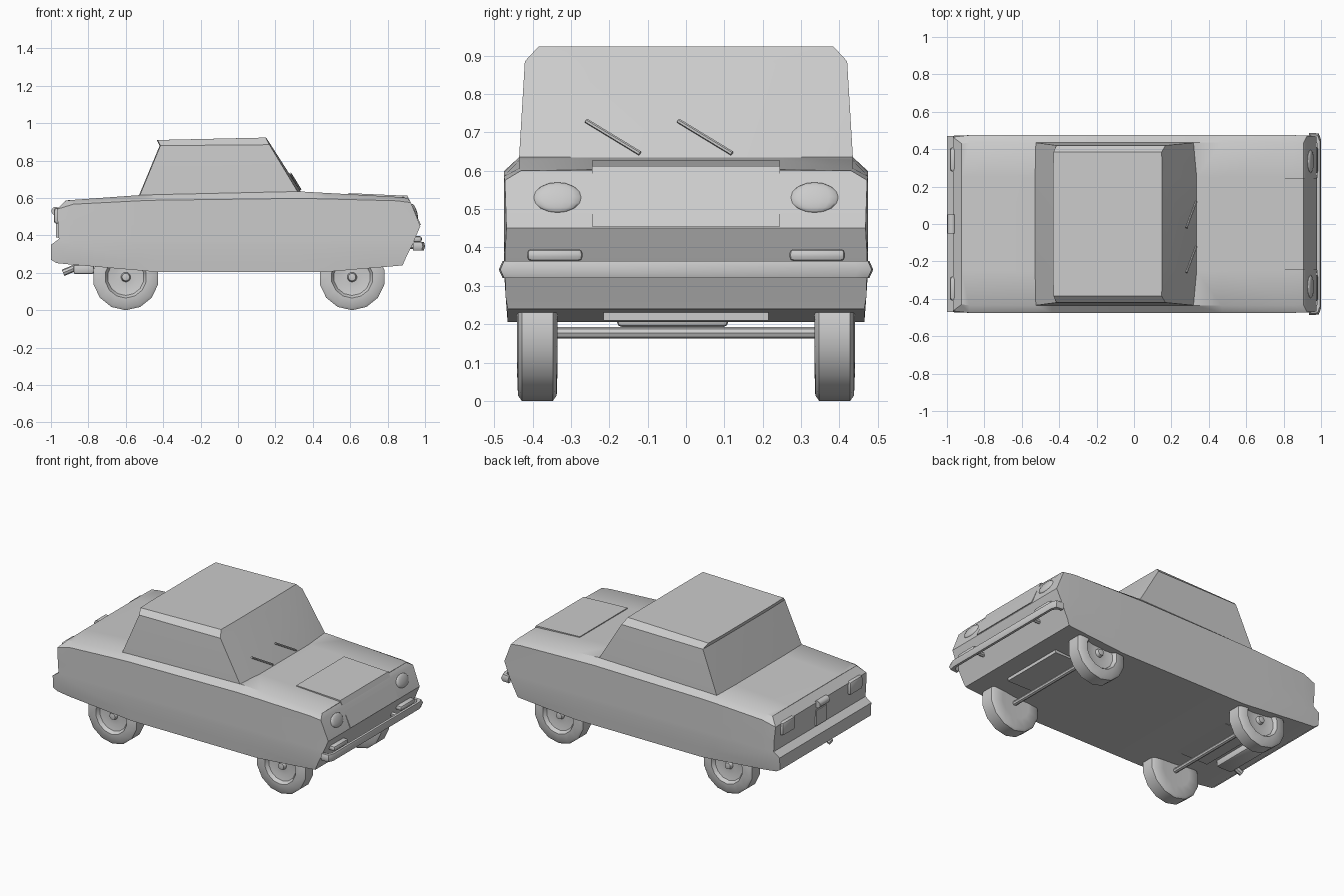
import bpy, bmesh, math
from mathutils import Vector, Matrix

if "Cube" in bpy.data.objects:
    bpy.data.objects.remove(bpy.data.objects["Cube"])

grey = bpy.data.materials.new("plain grey")
grey.diffuse_color = (0.6, 0.6, 0.6, 1)
grey.use_nodes = True
grey.node_tree.nodes["Principled BSDF"].inputs["Base Color"].default_value = grey.diffuse_color


def finish(name, bm, angle=40):
    bmesh.ops.recalc_face_normals(bm, faces=bm.faces[:])
    me = bpy.data.meshes.new(name)
    bm.to_mesh(me)
    bm.free()
    me.shade_smooth()
    me.set_sharp_from_angle(angle=math.radians(angle))
    me.materials.append(grey)
    ob = bpy.data.objects.new(name, me)
    bpy.context.collection.objects.link(ob)
    return ob


def loft(name, rings, angle=40):
    """Skin closed rings of points and cap both ends."""
    bm = bmesh.new()
    rows = [[bm.verts.new(p) for p in r] for r in rings]
    n = len(rows[0])
    for a, b in zip(rows, rows[1:]):
        for i in range(n):
            j = (i + 1) % n
            bm.faces.new((a[i], a[j], b[j], b[i]))
    bm.faces.new(rows[0][::-1])
    bm.faces.new(rows[-1])
    return finish(name, bm, angle)


def block(name, centre, size, bevel=0.0, tilt=None):
    bm = bmesh.new()
    bmesh.ops.create_cube(bm, size=1)
    bmesh.ops.scale(bm, vec=size, verts=bm.verts[:])
    if bevel:
        bmesh.ops.bevel(bm, geom=bm.edges[:], offset=bevel, segments=2,
                        profile=0.5, affect='EDGES')
    if tilt:
        bmesh.ops.rotate(bm, matrix=tilt, verts=bm.verts[:])
    bmesh.ops.translate(bm, vec=centre, verts=bm.verts[:])
    return finish(name, bm)


def rod(name, a, b, radius, sides=10):
    a, b = Vector(a), Vector(b)
    bm = bmesh.new()
    bmesh.ops.create_cone(bm, cap_ends=True, segments=sides, radius1=radius,
                          radius2=radius, depth=(b - a).length)
    m = Matrix.Translation((a + b) / 2) @ (b - a).to_track_quat('Z', 'Y').to_matrix().to_4x4()
    bmesh.ops.transform(bm, matrix=m, verts=bm.verts[:])
    return finish(name, bm)


# Body shell: half sections (x, y, z) from sill to bonnet, mirrored and skinned
def section(x, sill, shoulder, top):
    return [(x, .465, sill), (x, .47, .27), (x, .475, .35), (x, .475, .38),
            (x, .475, .45), (x, .475, shoulder), (x, .435, top), (x, .25, top)]


nose = [(.88, .465, .24), (.893, .47, .27), (.932, .472, .35), (.945, .472, .38),
        (.975, .468, .45), (.925, .472, .575), (.905, .43, .60), (.905, .25, .603)]
tail = [(-.97, .46, .252), (-1.0, .465, .27), (-1.0, .47, .35), (-.958, .47, .38),
        (-.962, .472, .45), (-.968, .465, .54), (-.922, .43, .585), (-.922, .25, .587)]
halves = [nose, section(.85, .237, .585, .606), section(.47, .205, .595, .627),
          section(.33, .205, .598, .635), section(-.44, .205, .588, .618),
          section(-.53, .213, .585, .615), section(-.88, .243, .567, .59), tail]
bm = bmesh.new()
L = [[bm.verts.new(p) for p in h] for h in halves]
R = [[bm.verts.new((x, -y, z)) for x, y, z in h] for h in halves]
n = len(nose)
for i in range(len(halves) - 1):
    for S in (L, R):
        for k in range(n - 1):
            bm.faces.new((S[i][k], S[i][k + 1], S[i + 1][k + 1], S[i + 1][k]))
    for k in (0, n - 1):
        bm.faces.new((L[i][k], R[i][k], R[i + 1][k], L[i + 1][k]))
for i in (0, -1):
    for k in range(n - 1):
        bm.faces.new((L[i][k], L[i][k + 1], R[i][k + 1], R[i][k]))
finish("body", bm, 35)


# Cabin: three stacked rings, with the roof lip overhanging the back window
def cabin_ring(front, corner, back, width, zf, zb):
    half = [(front, .25, zf), (corner, width, zf), (back, width, zb), (back - .004, .25, zb)]
    return half + [(x, -y, z) for x, y, z in reversed(half)]


loft("cabin", [cabin_ring(.362, .34, -.535, .436, .59, .59),
               cabin_ring(.335, .318, -.525, .435, .635, .615),
               cabin_ring(.175, .168, -.415, .42, .885, .88),
               cabin_ring(.15, .148, -.43, .385, .923, .91)], 35)

# Raised bonnet panel
panel = [(.59, .60), (.59, .626), (.906, .612), (.979, .455), (.95, .455), (.89, .59)]
loft("bonnet_panel", [[(x, y, z) for x, z in panel] for y in (-.245, .245)], 30)

# Front bumper, wrapped around the corners
plan = [(.94, .468), (.94, .478), (.984, .474), (1.0, .44)]
inner = [(.978, .43), (.965, .455)]
half = inner[::-1]
outline = [(.978, .43), (.965, .455), (.935, .46), (.935, .478), (.982, .474), (.994, .44)]
rings = []
for z, grow in ((.32, 0), (.342, 1), (.365, 0)):
    pts = [(x + (.006 * grow if i > 3 else 0), y + (.01 * grow if i > 2 else 0), z)
           for i, (x, y) in enumerate(outline)]
    rings.append(pts + [(x, -y, z) for x, y, z in reversed(pts)])
loft("front_bumper", rings, 50)

# Lamps on both sides, front and back
for side, s in (("left", 1), ("right", -1)):
    block(side + "_bumper_lamp", (.958, s * .342, .38), (.05, .145, .032), .012)
    rod(side + "_bumper_bracket", (.91, s * .25, .342), (.985, s * .25, .342), .014, 6)
    bm = bmesh.new()
    bmesh.ops.create_uvsphere(bm, u_segments=14, v_segments=8, radius=1)
    bmesh.ops.scale(bm, vec=(.012, .062, .042), verts=bm.verts[:])
    bmesh.ops.rotate(bm, matrix=Matrix.Rotation(-.35, 3, 'Y'), verts=bm.verts[:])
    bmesh.ops.translate(bm, vec=(.944, s * .335, .53), verts=bm.verts[:])
    finish(side + "_headlamp", bm, 60)
    block(side + "_tail_lamp", (-.966, s * .345, .505), (.036, .13, .085), .014)

# Number plate and its lamp housing
block("rear_plate", (-.966, 0, .44), (.012, .1, .1))
rod("plate_lamp", (-.975, -.05, .53), (-.975, .05, .53), .023, 10)

# Wipers lying on the windscreen
for name, y in (("left_wiper", .12), ("right_wiper", -.12)):
    rod(name, (.333, y, .645), (.281, y - .14, .73), .006, 6)

# Silencer, tailpipe and centre floor
block("silencer", (-.825, -.035, .218), (.11, .29, .05), .012)
rod("tailpipe", (-.86, -.15, .232), (-.935, -.15, .2), .018, 8)
block("floor_tunnel", (.02, 0, .225), (1.5, .43, .03))

# Wheels: turned profile of (radius, distance from the car's centre line)
profile = [(.0, .345), (.1, .335), (.163, .337), (.177, .347), (.177, .428), (.163, .438),
           (.112, .44), (.098, .418), (.06, .41), (.026, .412), (.02, .432), (.0, .436)]
SIDES = 14
for end, wx in (("front", .61), ("rear", -.60)):
    for side, s in (("left", 1), ("right", -1)):
        bm = bmesh.new()
        vs = [bm.verts.new((r, s * y, 0)) for r, y in profile]
        es = [bm.edges.new(e) for e in zip(vs, vs[1:])]
        bmesh.ops.spin(bm, geom=vs + es, cent=(0, 0, 0), axis=(0, 1, 0),
                       angle=2 * math.pi, steps=SIDES, use_duplicate=False)
        bmesh.ops.remove_doubles(bm, verts=bm.verts[:], dist=.0005)
        # put a corner on the ground
        bmesh.ops.rotate(bm, matrix=Matrix.Rotation(math.pi / 2, 3, 'Y'), verts=bm.verts[:])
        bmesh.ops.translate(bm, vec=(wx, 0, .177), verts=bm.verts[:])
        finish(f"{end}_{side}_wheel", bm, 40)
    rod(end + "_axle", (wx, -.35, .177), (wx, .35, .177), .015, 8)
